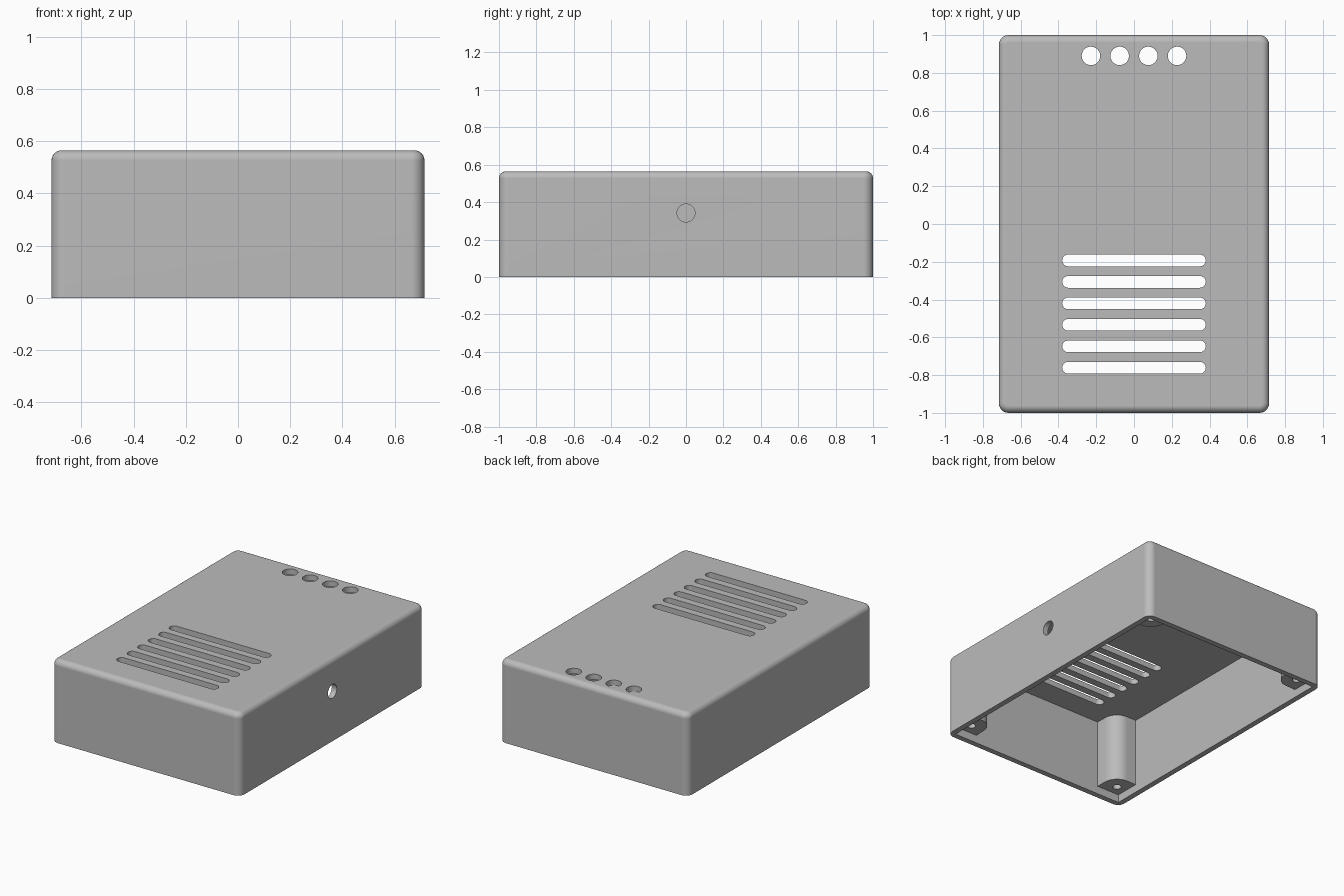
import bpy
import bmesh
from math import pi, cos, sin
from mathutils import Matrix, Vector

if "Cube" in bpy.data.objects:
    bpy.data.objects.remove(bpy.data.objects["Cube"])

W, L, H = 1.43, 2.0, 0.565      # outer size
WALL = 0.038                    # wall and roof thickness
CEILING = H - WALL

grey = bpy.data.materials.new("grey plastic")
grey.use_nodes = True
COLOUR = (0.5, 0.5, 0.5, 1)
grey.diffuse_color = COLOUR
grey.node_tree.nodes["Principled BSDF"].inputs["Base Color"].default_value = COLOUR


def arc(cx, cy, r, start, end, n):
    step = (end - start) / n
    return [(cx + r * cos(start + i * step), cy + r * sin(start + i * step))
            for i in range(n + 1)]


def circle(cx, cy, r):
    return arc(cx, cy, r, 0, 2 * pi, 32)[:-1]


def slot(cy, half_length, r):
    c = half_length - r
    return arc(c, cy, r, -pi / 2, pi / 2, 12) + arc(-c, cy, r, pi / 2, 3 * pi / 2, 12)


def rectangle(w, l):
    return [(-w / 2, -l / 2), (w / 2, -l / 2), (w / 2, l / 2), (-w / 2, l / 2)]


def prism(bm, outline, z0, z1, matrix=Matrix()):
    """Extrude an outline from z0 to z1, then place it."""
    base = [bm.verts.new(matrix @ Vector((x, y, z0))) for x, y in outline]
    face = bm.faces.new(base)
    top = bmesh.ops.extrude_face_region(bm, geom=[face])["geom"]
    shift = matrix.to_3x3() @ Vector((0, 0, z1 - z0))
    bmesh.ops.translate(bm, vec=shift,
                        verts=[g for g in top if isinstance(g, bmesh.types.BMVert)])
    bmesh.ops.recalc_face_normals(bm, faces=bm.faces[:])


def make_object(name, bm):
    mesh = bpy.data.meshes.new(name)
    bm.to_mesh(mesh)
    bm.free()
    mesh.materials.append(grey)
    obj = bpy.data.objects.new(name, mesh)
    bpy.context.collection.objects.link(obj)
    return obj


def select(obj):
    bpy.ops.object.select_all(action="DESELECT")
    obj.select_set(True)
    bpy.context.view_layer.objects.active = obj


def cut(obj, bm):
    """Subtract the cutter for good and delete it."""
    cutter = make_object("cutter", bm)
    cutter.hide_render = True
    mod = obj.modifiers.new("cut", "BOOLEAN")
    mod.operation = "DIFFERENCE"
    mod.solver = "EXACT"
    mod.object = cutter
    select(obj)
    bpy.ops.object.modifier_apply(modifier=mod.name)
    bpy.data.objects.remove(cutter)


def finish(obj):
    select(obj)
    bpy.ops.object.shade_smooth_by_angle()
    mod = obj.modifiers.new("even shading", "WEIGHTED_NORMAL")
    mod.keep_sharp = True


# Outer body with rounded corners and a rounded top rim
bm = bmesh.new()
prism(bm, rectangle(W, L), 0, H)
upright = [e for e in bm.edges if abs(e.verts[0].co.z - e.verts[1].co.z) > 0.1]
bmesh.ops.bevel(bm, geom=upright, offset=0.05, segments=6, profile=0.5, affect="EDGES")
rim = [e for e in bm.edges if all(v.co.z > H - 0.001 for v in e.verts)]
bmesh.ops.bevel(bm, geom=rim, offset=0.038, segments=6, profile=0.5, affect="EDGES")
bmesh.ops.recalc_face_normals(bm, faces=bm.faces[:])
shell = make_object("enclosure_shell", bm)

# Open underside
bm = bmesh.new()
prism(bm, rectangle(W - 2 * WALL, L - 2 * WALL), -0.1, CEILING)
cut(shell, bm)

# Vent slots, indicator holes and the cable hole in the +x side
bm = bmesh.new()
for i in range(6):
    prism(bm, slot(-0.193 - i * 0.1136, 0.38, 0.031), 0.48, 0.65)
for i in range(4):
    prism(bm, circle((i - 1.5) * 0.152, 0.89, 0.049), 0.48, 0.65)
sideways = Matrix.Translation((0, 0, 0.342)) @ Matrix.Rotation(pi / 2, 4, "Y")
prism(bm, circle(0, 0, 0.048), 0.6, 0.8, sideways)
cut(shell, bm)
finish(shell)

# Corner screw posts, each with one rounded inner corner and a blind hole
SINK, INSET, RADIUS = 0.055, 0.11, 0.1
for side_x, x_name in ((1, "left"), (-1, "right")):
    for side_y, y_name in ((-1, "front"), (1, "back")):
        corner = Matrix.Translation((side_x * W / 2, side_y * L / 2, 0)) \
            @ Matrix.Diagonal((-side_x, -side_y, 1, 1))
        edge = WALL - 0.008
        reach = INSET + RADIUS
        outline = [(edge, edge), (reach, edge)] \
            + arc(INSET, INSET, RADIUS, 0, pi / 2, 10) + [(edge, reach)]
        bm = bmesh.new()
        prism(bm, outline, SINK, CEILING + 0.008, corner)
        post = make_object(f"{y_name}_{x_name}_screw_post", bm)
        bm = bmesh.new()
        prism(bm, circle(INSET, INSET, 0.027), 0, 0.4, corner)
        cut(post, bm)
        finish(post)
